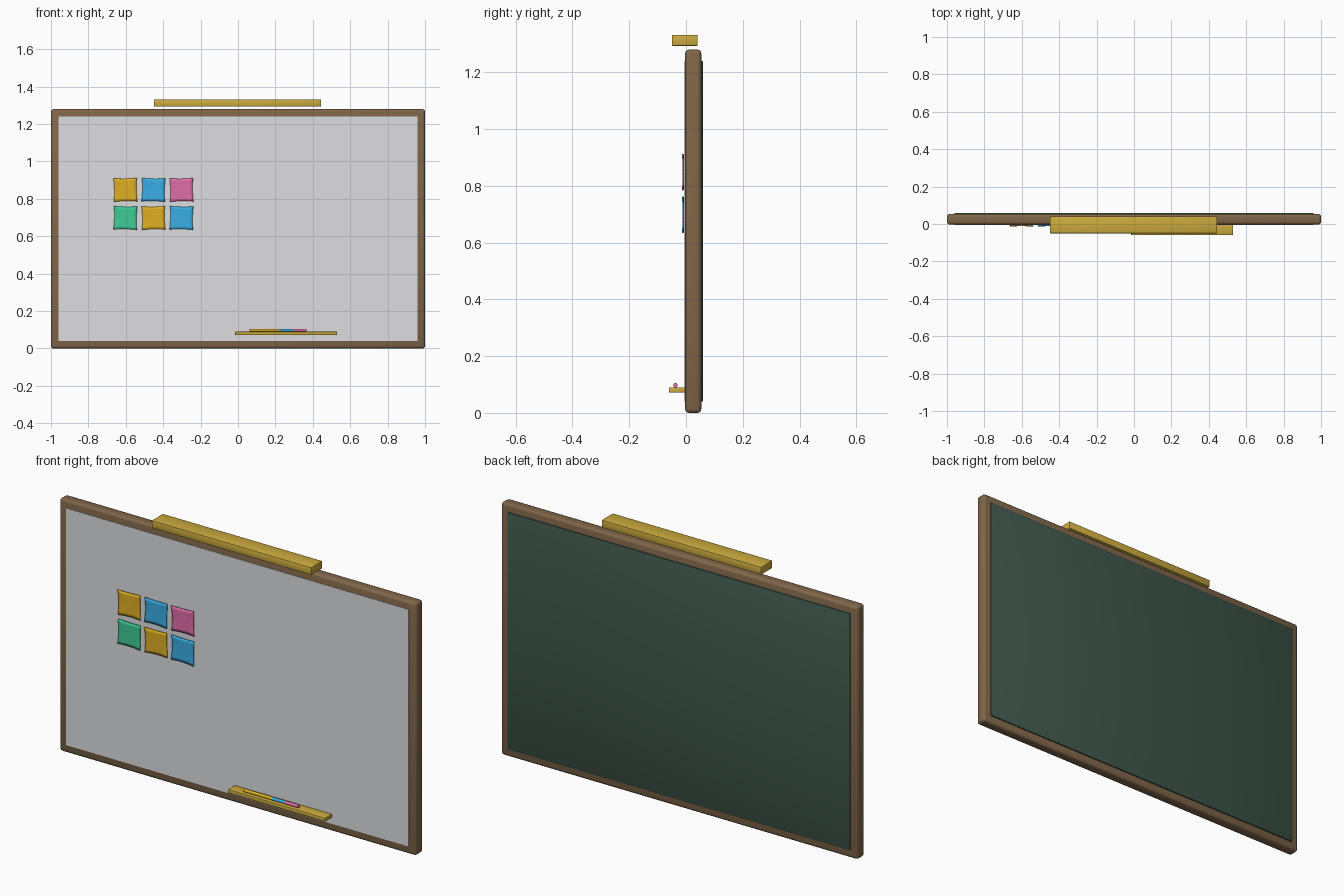
import bpy, bmesh, math
from mathutils import Matrix

if "Cube" in bpy.data.objects:
    bpy.data.objects.remove(bpy.data.objects["Cube"])


def material(name, r, g, b):
    # sRGB 0-255 to linear
    m = bpy.data.materials.new(name)
    lin = [((c / 255 + 0.055) / 1.055) ** 2.4 for c in (r, g, b)]
    m.diffuse_color = (*lin, 1)
    m.use_nodes = True
    m.node_tree.nodes["Principled BSDF"].inputs["Base Color"].default_value = m.diffuse_color
    return m


BROWN = material("brown wood", 128, 102, 73)
WHITE = material("board white", 221, 222, 224)
GREEN = material("chalkboard green", 63, 87, 76)
BRASS = material("brass yellow", 204, 171, 62)
AMBER = material("amber paper", 223, 175, 36)
BLUE = material("blue paper", 58, 174, 230)
PINK = material("pink paper", 225, 109, 169)
MINT = material("mint paper", 62, 204, 151)


def finish(name, bm, mat):
    bmesh.ops.recalc_face_normals(bm, faces=bm.faces)
    me = bpy.data.meshes.new(name)
    bm.to_mesh(me)
    bm.free()
    me.materials.append(mat)
    ob = bpy.data.objects.new(name, me)
    bpy.context.collection.objects.link(ob)
    return ob


def smooth(ob, angle=35):
    bpy.ops.object.select_all(action='DESELECT')
    bpy.context.view_layer.objects.active = ob
    ob.select_set(True)
    bpy.ops.object.shade_smooth_by_angle(angle=math.radians(angle))


def box(name, lo, hi, mat, bevel=0.0, segments=3):
    bm = bmesh.new()
    bmesh.ops.create_cube(bm, size=1)
    for v in bm.verts:
        v.co = [lo[i] + (v.co[i] + 0.5) * (hi[i] - lo[i]) for i in range(3)]
    if bevel:
        bmesh.ops.bevel(bm, geom=bm.edges[:], offset=bevel, segments=segments,
                        profile=0.5, affect='EDGES')
    ob = finish(name, bm, mat)
    if bevel:
        smooth(ob)
    return ob


def marker(name, x0, x1, mat):
    bm = bmesh.new()
    mtx = Matrix.Translation(((x0 + x1) / 2, -0.037, 0.097)) @ Matrix.Rotation(math.pi / 2, 4, 'Y')
    bmesh.ops.create_cone(bm, cap_ends=True, segments=16, radius1=0.008,
                          radius2=0.008, depth=x1 - x0, matrix=mtx)
    smooth(finish(name, bm, mat))


def note(name, cx, cz, mat, turn):
    # Paper square with slightly pinched sides and a gentle curl
    bm = bmesh.new()
    bmesh.ops.create_grid(bm, x_segments=8, y_segments=8, size=1)
    for v in bm.verts:
        u, w = v.co.x, v.co.y
        x = 0.0625 * u * (0.95 + 0.05 * w * w)
        z = 0.0625 * w * (0.95 + 0.05 * u * u)
        v.co = (cx + x - z * turn, -0.009 - 0.003 * u * u * w * w, cz + z + x * turn)
    ob = finish(name, bm, mat)
    mod = ob.modifiers.new("thickness", 'SOLIDIFY')
    mod.thickness = 0.005
    mod.offset = 0
    smooth(ob)


# Frame and the two writing faces
box("frame", (-1, -0.003, 0), (1, 0.054, 1.28), BROWN, 0.014)
box("whiteboard_face", (-0.96, -0.005, 0.04), (0.96, 0.003, 1.24), WHITE)
box("chalkboard_face", (-0.96, 0.045, 0.04), (0.96, 0.06, 1.24), GREEN, 0.004, 2)

# Top bar and marker tray
box("top_bar", (-0.45, -0.05, 1.293), (0.445, 0.041, 1.332), BRASS, 0.004, 2)
box("marker_tray", (-0.015, -0.06, 0.071), (0.53, -0.003, 0.09), BRASS, 0.003, 2)

# Markers lying end to end on the tray
for name, x0, x1, mat in (("amber_marker", 0.062, 0.222, AMBER),
                          ("blue_marker", 0.222, 0.292, BLUE),
                          ("pink_marker", 0.292, 0.366, PINK)):
    marker(name, x0, x1, mat)

# Sticky notes in two rows of three
rows = ((0.848, (AMBER, BLUE, PINK)), (0.698, (MINT, AMBER, BLUE)))
for r, (cz, mats) in enumerate(rows):
    for c, mat in enumerate(mats):
        note(f"sticky_note_{r}_{c}", -0.602 + 0.15 * c, cz, mat, (0.02, -0.02)[(r + c) % 2])
